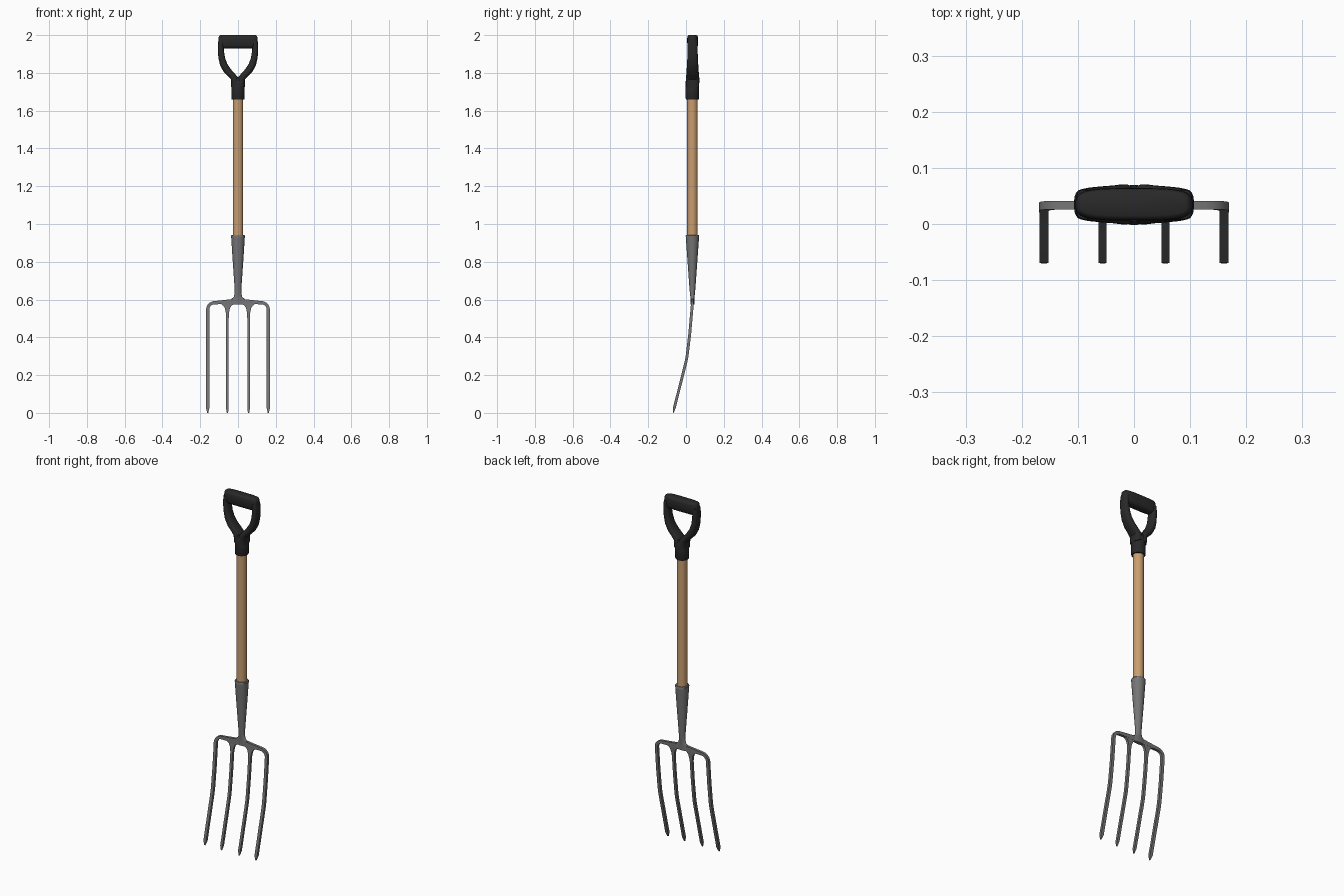
import bpy, bmesh, math
from mathutils import Vector

if "Cube" in bpy.data.objects:
    bpy.data.objects.remove(bpy.data.objects["Cube"])

CY = 0.035  # y of the shaft axis


def material(name, rgb):
    m = bpy.data.materials.new(name)
    m.diffuse_color = (*rgb, 1)
    m.use_nodes = True
    m.node_tree.nodes["Principled BSDF"].inputs["Base Color"].default_value = m.diffuse_color
    return m


BLACK = material("black_plastic", (0.022, 0.022, 0.022))
WOOD = material("wood", (0.58, 0.34, 0.16))
STEEL = material("steel", (0.18, 0.18, 0.18))


def ring(c, u, v, n=24, e=2.0):
    """Superellipse section around c, spanned by the half-axes u and v."""
    pts = []
    for i in range(n):
        a = 2 * math.pi * (i + 0.5) / n
        ca, sa = math.cos(a), math.sin(a)
        pts.append(Vector(c) + Vector(u) * math.copysign(abs(ca) ** (2 / e), ca)
                   + Vector(v) * math.copysign(abs(sa) ** (2 / e), sa))
    return pts


def loft(name, rings, mat, angle=35):
    """Skin a row of equal-sized rings and cap both ends."""
    bm = bmesh.new()
    rows = [[bm.verts.new(p) for p in r] for r in rings]
    n = len(rows[0])
    for a, b in zip(rows, rows[1:]):
        for i in range(n):
            j = (i + 1) % n
            bm.faces.new((a[i], a[j], b[j], b[i]))
    bm.faces.new(rows[0])
    bm.faces.new(rows[-1])
    bmesh.ops.recalc_face_normals(bm, faces=bm.faces)
    me = bpy.data.meshes.new(name)
    bm.to_mesh(me)
    bm.free()
    me.shade_smooth()
    me.set_sharp_from_angle(angle=math.radians(angle))
    me.materials.append(mat)
    ob = bpy.data.objects.new(name, me)
    bpy.context.collection.objects.link(ob)
    return ob


def turned(name, sections, mat, n=24):
    """Upright part from (z, half x, half y) sections."""
    return loft(name, [ring((0, CY - 0.001, z), (a, 0, 0), (0, b, 0), n)
                       for z, a, b in sections], mat)


# Wooden shaft
turned("shaft", [(0.92, 0.028, 0.028), (1.68, 0.028, 0.028)], WOOD)

# Steel socket, flaring into the fork shoulder
turned("socket", [(0.942, 0.034, 0.034), (0.938, 0.037, 0.036), (0.925, 0.036, 0.035),
                  (0.80, 0.028, 0.026), (0.66, 0.018, 0.016), (0.63, 0.018, 0.013),
                  (0.613, 0.023, 0.011), (0.602, 0.038, 0.010), (0.573, 0.036, 0.010)], STEEL)

# Tine bend: y of the fork centre line at height z
BEND = [(0.0, -0.068), (0.03, -0.061), (0.25, -0.005), (0.28, 0.002), (0.31, 0.007),
        (0.42, 0.020), (0.57, 0.033), (0.65, 0.034)]


def bend_y(z):
    for (z0, y0), (z1, y1) in zip(BEND, BEND[1:]):
        if z <= z1:
            return y0 + (y1 - y0) * (z - z0) / (z1 - z0)
    return BEND[-1][1]


def bar_ring(p, q, t=0.0075):
    """Four-sided section between two (x, z) points, 2t thick."""
    (a, za), (b, zb) = p, q
    ya, yb = bend_y(za), bend_y(zb)
    return [Vector((a, ya - t, za)), Vector((b, yb - t, zb)),
            Vector((b, yb + t, zb)), Vector((a, ya + t, za))]


def tine_rings(x, w, s):
    """Straight run of a tine down to its point."""
    out = [bar_ring((s * (x - w), z), (s * (x + w), z))
           for z in (0.50, 0.42, 0.31, 0.28, 0.25, 0.024)]
    out.append(bar_ring((s * (x - 0.003), 0.0), (s * (x + 0.003), 0.0), 0.002))
    return out


for s, side in ((-1, "left"), (1, "right")):
    # Crossbar half running round the shoulder into the outer tine
    arm = [((0, 0.573), (0, 0.603)), ((0.035, 0.573), (0.035, 0.602)),
           ((0.06, 0.576), (0.06, 0.599)), ((0.115, 0.575), (0.115, 0.593))]
    for k in range(6):
        a = math.radians(85 - 17 * k)
        arm.append(((0.124 + 0.028 * math.cos(a), 0.547 + 0.028 * math.sin(a)),
                    (0.124 + 0.045 * math.cos(a), 0.547 + 0.045 * math.sin(a))))
    rings = [bar_ring((s * p[0], p[1]), (s * q[0], q[1])) for p, q in arm]
    loft("outer_tine_" + side, rings + tine_rings(0.1605, 0.0083, s), STEEL)

    # Inner tine with a filleted root
    root = [(0.588, 0.036), (0.575, 0.032), (0.567, 0.021), (0.555, 0.014), (0.54, 0.010), (0.52, 0.0075)]
    rings = [bar_ring((s * (0.056 - w), z), (s * (0.056 + w), z), 0.007) for z, w in root]
    loft("inner_tine_" + side, rings + tine_rings(0.056, 0.007, s), STEEL)

    # Handle arm from inner point, outer point and half depth
    yoke = [((-0.004, 1.735), (0.036, 1.725), 0.035), ((-0.003, 1.772), (0.037, 1.765), 0.036),
            ((0.016, 1.795), (0.050, 1.779), 0.034), ((0.040, 1.822), (0.076, 1.805), 0.032),
            ((0.058, 1.850), (0.095, 1.840), 0.030), ((0.069, 1.882), (0.104, 1.880), 0.028),
            ((0.074, 1.915), (0.107, 1.915), 0.027), ((0.075, 1.945), (0.107, 1.945), 0.027),
            ((0.072, 1.972), (0.104, 1.972), 0.026)]
    rings = []
    for (a, za), (b, zb), d in yoke:
        c = (s * (a + b) / 2, CY, (za + zb) / 2)
        rings.append(ring(c, (s * (b - a) / 2, 0, (zb - za) / 2), (0, d, 0), 20, 2.6))
    loft("handle_arm_" + side, rings, BLACK)

# Handle collar around the shaft
turned("handle_collar", [(1.66, 0.034, 0.034), (1.664, 0.036, 0.036),
                         (1.755, 0.036, 0.036), (1.775, 0.022, 0.030)], BLACK)

# Rounded hand grip
grip = [(1.929, 0.090, 0.013), (1.934, 0.098, 0.022), (1.945, 0.104, 0.028), (1.975, 0.104, 0.029),
        (1.990, 0.102, 0.028), (1.997, 0.099, 0.025), (2.0, 0.094, 0.020)]
loft("hand_grip", [ring((0, CY, z), (a, 0, 0), (0, b, 0), 40, 3.6) for z, a, b in grip], BLACK, 40)
